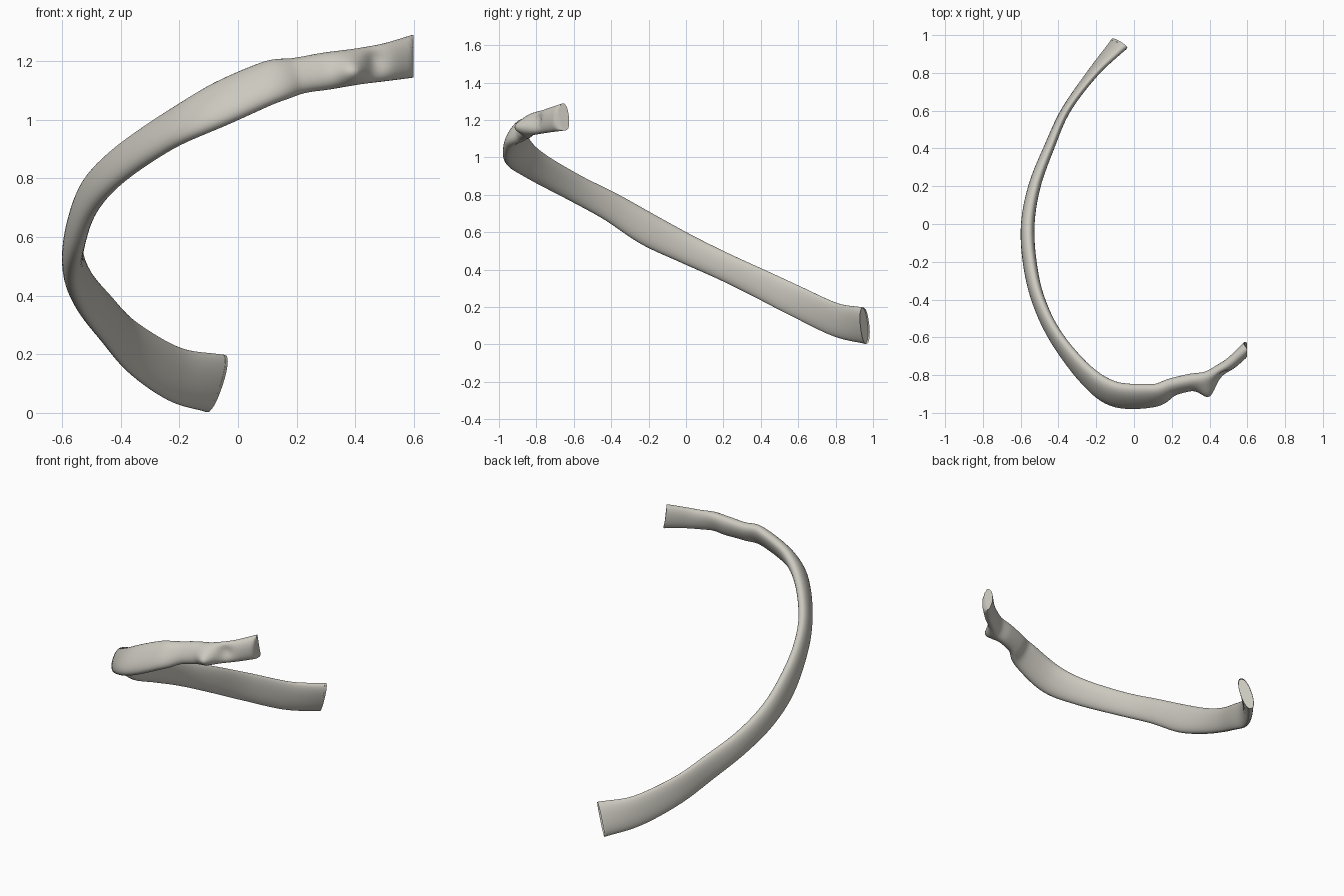
import bpy
import bmesh
import math
from mathutils import Vector

default_cube = bpy.data.objects.get("Cube")
if default_cube:
    bpy.data.objects.remove(default_cube, do_unlink=True)

SIDES = 32
STEPS = 8
UP = Vector((0, 0, 1))

# Stations along the shaft: x, y, z, half thickness, half height, inward lean in degrees
STATIONS = [
    (-.075, .955, .10, .036, .103, 18),
    (-.215, .80, .132, .027, .092, 8),
    (-.36, .6, .225, .025, .085, 3),
    (-.45, .4, .323, .029, .079, 3),
    (-.525, .2, .418, .034, .075, 3),
    (-.56, 0, .512, .038, .079, 3),
    (-.55, -.2, .613, .038, .086, 5),
    (-.505, -.4, .735, .036, .077, 8),
    (-.41, -.6, .84, .035, .073, 16),
    (-.25, -.80, .952, .038, .08, 28),
    (-.1, -.9, 1.033, .043, .091, 38),
    (.1, -.905, 1.123, .043, .084, 38),
    (.2, -.862, 1.148, .041, .066, 28),
    (.3, -.835, 1.165, .042, .065, 20),
    (.4, -.808, 1.18, .038, .062, 12),
    (.5, -.745, 1.195, .034, .064, 5),
    (.605, -.65, 1.217, .037, .073, 0),
]


def spline(a, b, c, d, t):
    """Smooth interpolation between b and c."""
    return [0.5 * (2 * q + (r - p) * t + (2 * p - 5 * q + 4 * r - s) * t ** 2
                   + (3 * q - p - 3 * r + s) * t ** 3)
            for p, q, r, s in zip(a, b, c, d)]


def resample(rows):
    first = [2 * p - q for p, q in zip(rows[0], rows[1])]
    last = [2 * p - q for p, q in zip(rows[-1], rows[-2])]
    padded = [first, *rows, last]
    dense = []
    for i in range(len(rows) - 1):
        for k in range(STEPS):
            dense.append(spline(*padded[i:i + 4], k / STEPS))
    dense.append(list(rows[-1]))
    return dense


def rounded(value, power):
    return math.copysign(abs(value) ** power, value)


def section(centre, tangent, thick, high, lean):
    """Flattened oval with a slightly hollow inner face."""
    inward = UP.cross(tangent).normalized()
    upward = tangent.cross(inward)
    angle = math.radians(lean)
    high_axis = upward * math.cos(angle) + inward * math.sin(angle)
    thick_axis = inward * math.cos(angle) - upward * math.sin(angle)
    ring = []
    for k in range(SIDES):
        a = math.tau * k / SIDES
        across = rounded(math.cos(a), 0.9) * thick
        along = rounded(math.sin(a), 0.9) * high
        if across > 0:
            across *= 0.88
        ring.append(centre + thick_axis * across + high_axis * along)
    return ring


def swell(point, centre, push, radius):
    """Soft local bulge or hollow."""
    fall = math.exp(-((point - Vector(centre)).length / radius) ** 2)
    return point + Vector(push) * fall


def shape(point):
    # Tubercle, the hollow of the neck beside it, and the flat joint face
    point = swell(point, (.385, -.86, 1.165), (.012, -.058, 0), .05)
    point = swell(point, (.47, -.80, 1.2), (-.01, .022, 0), .04)
    point.x = min(point.x, .598)
    point.z = max(point.z, 0)
    return point


# Bone material
bone = bpy.data.materials.new("bone")
bone.use_nodes = True
colour = (.60, .58, .52, 1)
bone.diffuse_color = colour
bone.node_tree.nodes["Principled BSDF"].inputs["Base Color"].default_value = colour

# Loft the shaft through its sections
rows = resample(STATIONS)
centres = [Vector(r[:3]) for r in rows]
bm = bmesh.new()
rings = []
for i, row in enumerate(rows):
    before = centres[max(i - 1, 0)]
    after = centres[min(i + 1, len(rows) - 1)]
    ring = section(centres[i], (after - before).normalized(), *row[3:])
    rings.append([bm.verts.new(shape(p)) for p in ring])

for lower, upper in zip(rings, rings[1:]):
    for k in range(SIDES):
        n = (k + 1) % SIDES
        bm.faces.new((lower[k], lower[n], upper[n], upper[k]))

# Close both ends, with a shallow cup at the lower one
for ring, depth in ((rings[0], .012), (rings[-1], 0)):
    cap = bm.faces.new(ring)
    inset = bmesh.ops.inset_region(bm, faces=[cap], thickness=.014)
    inner = cap.verts[:]
    direction = (centres[1] - centres[0]).normalized()
    bmesh.ops.translate(bm, verts=inner, vec=direction * depth)

bmesh.ops.recalc_face_normals(bm, faces=bm.faces[:])
mesh = bpy.data.meshes.new("rib_bone")
bm.to_mesh(mesh)
bm.free()
mesh.materials.append(bone)

rib = bpy.data.objects.new("rib_bone", mesh)
bpy.context.collection.objects.link(rib)
bpy.ops.object.select_all(action="DESELECT")
rib.select_set(True)
bpy.context.view_layer.objects.active = rib
bpy.ops.object.shade_smooth_by_angle(angle=math.radians(45))
